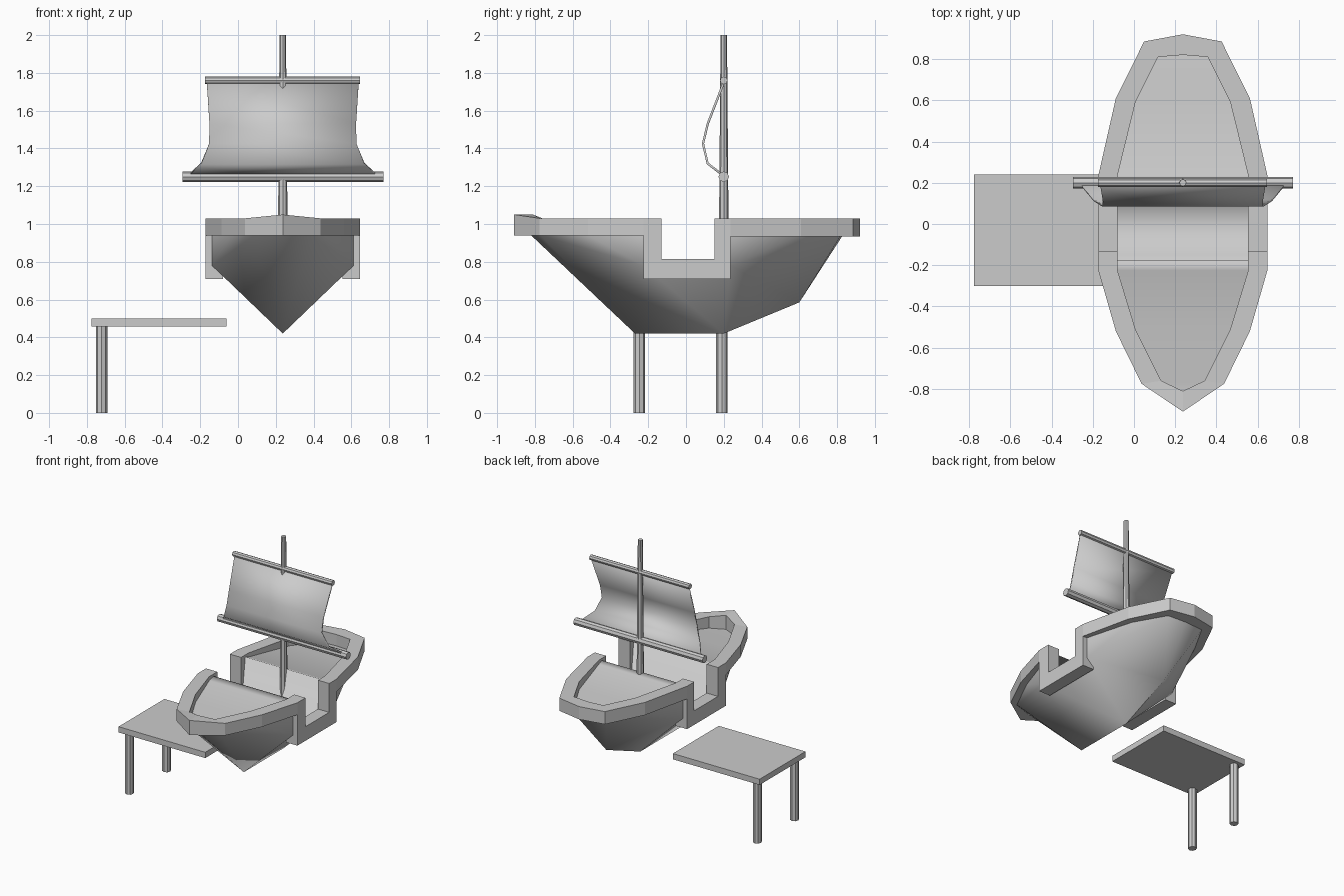
import bpy, bmesh, math
from mathutils import Vector

if "Cube" in bpy.data.objects:
    bpy.data.objects.remove(bpy.data.objects["Cube"])

CX = 0.237  # centre line of the boat


def finish(name, bm, loc=(0, 0, 0), smooth=None):
    bmesh.ops.remove_doubles(bm, verts=bm.verts, dist=0.0005)
    bmesh.ops.recalc_face_normals(bm, faces=bm.faces)
    me = bpy.data.meshes.new(name)
    bm.to_mesh(me)
    bm.free()
    ob = bpy.data.objects.new(name, me)
    bpy.context.collection.objects.link(ob)
    ob.location = loc
    if smooth:
        bpy.ops.object.select_all(action='DESELECT')
        ob.select_set(True)
        bpy.context.view_layer.objects.active = ob
        bpy.ops.object.shade_smooth_by_angle(angle=math.radians(smooth))
    return ob


def pole(name, a, b, r1, r2=None, sides=8):
    a, b = Vector(a), Vector(b)
    bm = bmesh.new()
    bmesh.ops.create_cone(bm, cap_ends=True, segments=sides, radius1=r1,
                          radius2=r2 or r1, depth=(b - a).length)
    q = (b - a).to_track_quat('Z', 'Y').to_matrix()
    bmesh.ops.rotate(bm, verts=bm.verts, matrix=q)
    return finish(name, bm, (a + b) / 2)


def loft(name, rows, loc, smooth=None):
    """Skin rows of points with quads."""
    bm = bmesh.new()
    grid = [[bm.verts.new(p) for p in row] for row in rows]
    for r, s in zip(grid, grid[1:]):
        for i in range(len(r) - 1):
            bm.faces.new((r[i], r[i + 1], s[i + 1], s[i]))
    return finish(name, bm, loc, smooth)


# Hull: faceted V-shaped shell, open on top and at the side gaps
rim = [(0, -.82), (.15, -.77), (.275, -.52), (.375, -.225),
       (.375, .235), (.275, .6), (.15, .82), (0, .83)]
pts = [(s * x, y, .94) for x, y in rim for s in (-1, 1) if x or s > 0]
pts += [(s * .375, y, .78) for s in (-1, 1) for y in (-.225, .235)]
pts += [(0, -.27, .42), (0, .2, .42), (0, .6, .585)]
bm = bmesh.new()
for p in pts:
    bm.verts.new(p)
bmesh.ops.convex_hull(bm, input=bm.verts)
opening = [f for f in bm.faces if all(v.co.z > .93 for v in f.verts)
           or all(abs(v.co.x) > .37 for v in f.verts)
           and len({v.co.x > 0 for v in f.verts}) == 1]
bmesh.ops.delete(bm, geom=opening, context='FACES')
finish("hull", bm, (CX, 0, 0), 60)

# Deck: raised bow and stern with a sunken middle
deck = [(-.82, .01, .945), (-.77, .15, .945), (-.52, .27, .97), (-.225, .37, 1.0),
        (-.175, .37, 1.015), (-.15, .37, .78), (.17, .37, .78), (.2, .37, 1.015),
        (.235, .37, 1.0), (.6, .27, .97), (.82, .15, .945), (.83, .01, .945)]
loft("deck", [[(-w, y, z), (w, y, z)] for y, w, z in deck], (CX, 0, 0), 180)

# Rail stations: outer x, inner x, outer y, inner y, bottom y shift, bottom z, top z
OW, IW = .41, .317
stations = [
    (0, 0, .92, .82, 0, .935, 1.03), (.188, .12, .885, .81, 0, .935, 1.03),
    (.325, .23, .61, .59, 0, .935, 1.03), (OW, IW, .235, .235, 0, .935, 1.03),
    (OW, IW, .15, .15, .085, .935, 1.03), (OW, IW, .15, .15, .085, .71, .815),
    (OW, IW, -.13, -.13, -.095, .71, .815), (OW, IW, -.13, -.13, -.095, .94, 1.03),
    (OW, IW, -.225, -.225, 0, .94, 1.03), (.325, .23, -.52, -.51, 0, .94, 1.03),
    (.2, .105, -.775, -.76, 0, .94, 1.03), (0, 0, -.91, -.81, 0, .94, 1.05)]
bm = bmesh.new()
for s in (-1, 1):
    rings = []
    for xo, xi, yo, yi, d, zb, zt in stations:
        rings.append([bm.verts.new(p) for p in (
            (s * xo, yo, zt), (s * xi, yi, zt),
            (s * xi, yi + d, zb), (s * xo, yo + d, zb))])
    for a, b in zip(rings, rings[1:]):
        for i in range(4):
            j = (i + 1) % 4
            if (a[i].co - b[i].co).length + (a[j].co - b[j].co).length > .001:
                bm.faces.new((a[i], a[j], b[j], b[i]))
finish("rail", bm, (CX, 0, 0))

# Mast and yards
pole("mast", (CX, .2, .77), (CX, .2, 2), .027, .017)
pole("lower_yard", (-.295, .2, 1.25), (.77, .2, 1.25), .028)
pole("upper_yard", (-.175, .2, 1.76), (.645, .2, 1.76), .02)

# Billowing sail, flared at the foot
profile = [(.2, 1.75, .402), (.115, 1.53, .388), (.09, 1.425, .39),
           (.115, 1.32, .432), (.19, 1.262, .495)]
sail = loft("sail", [[(-w, y, z), (w, y, z)] for y, z, w in profile], (CX, 0, 0), 60)
solid = sail.modifiers.new("thickness", 'SOLIDIFY')
solid.thickness = .012
solid.offset = 0

# Dock: slab on two posts
bm = bmesh.new()
bmesh.ops.create_cube(bm, size=1)
bmesh.ops.scale(bm, verts=bm.verts, vec=(.715, .54, .043))
finish("dock_top", bm, (-.4175, -.03, .4785))
for y in (-.247, .19):
    pole("dock_post", (-.722, y, 0), (-.722, y, .46), .03)
